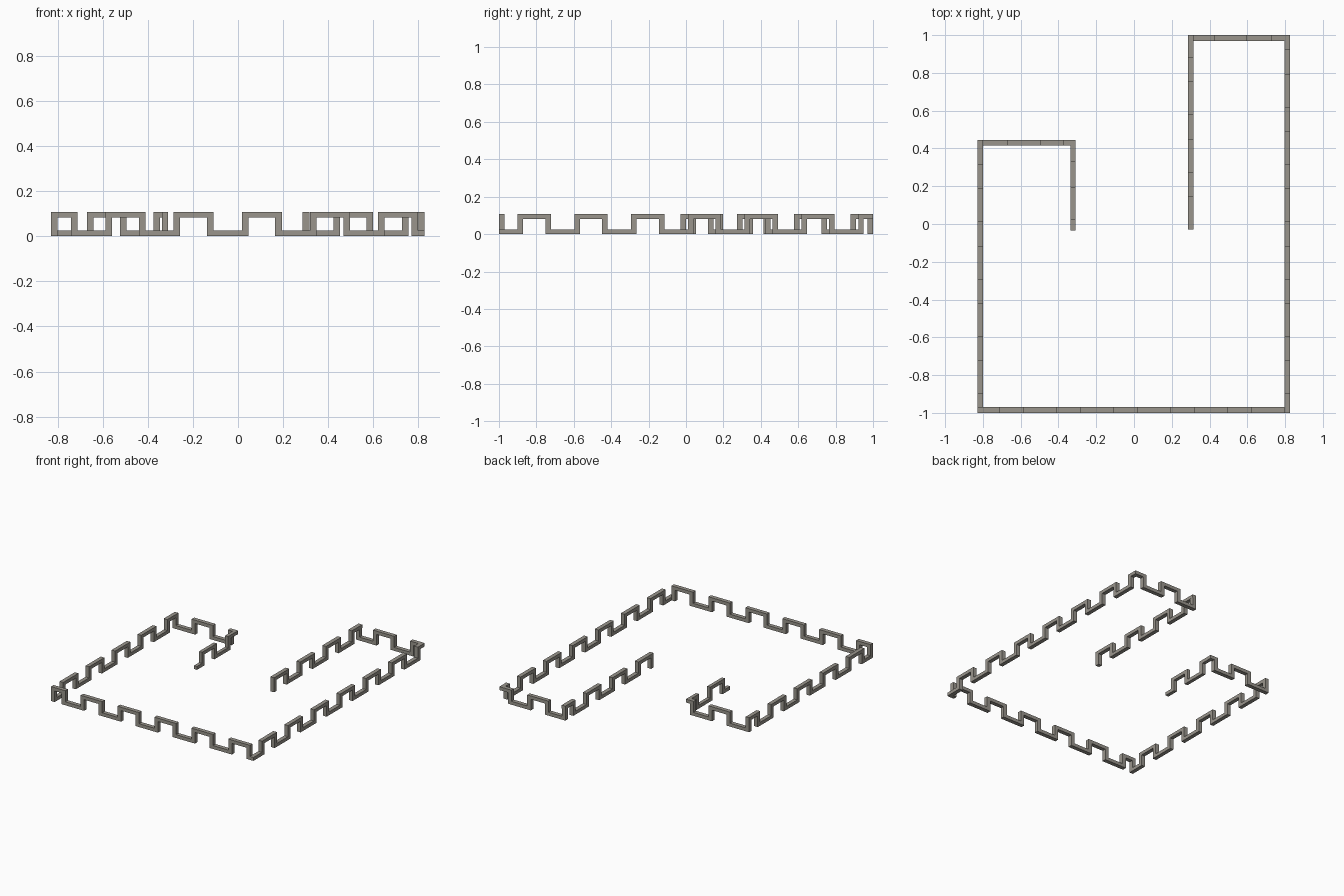
import bpy, bmesh

if "Cube" in bpy.data.objects:
    bpy.data.objects.remove(bpy.data.objects["Cube"])

H = 0.107      # total height
TZ = 0.025     # thickness of horizontal bars
TP = 0.029     # thickness of uprights

stone = bpy.data.materials.new("warm grey stone")
stone.diffuse_color = (0.32, 0.30, 0.265, 1)
stone.use_nodes = True
stone.node_tree.nodes["Principled BSDF"].inputs["Base Color"].default_value = stone.diffuse_color


def wall(name, axis, across, start, end, merlons):
    """Square-wave bar along x or y; merlons are (from, to) raised spans.
    A None bound means the raised span carries on into the corner."""
    level = 1 if merlons[0][0] is None else 0
    posts = []
    for a, b in merlons:
        if a is not None:
            posts.append((a, 1))
        if b is not None:
            posts.append((b - TP, 0))
    # upper and lower outlines of the bent bar
    up, low = (TZ, H), (0.0, H - TZ)
    upper, lower = [(start, up[level])], [(start, low[level])]
    for p, new in posts:
        u, l = (p, p + TP) if new else (p + TP, p)
        upper += [(u, up[level]), (u, up[new])]
        lower += [(l, low[level]), (l, low[new])]
        level = new
    upper.append((end, up[level]))
    lower.append((end, low[level]))
    outline = []
    for pt in lower + upper[::-1]:
        if not outline or max(abs(pt[0] - outline[-1][0]), abs(pt[1] - outline[-1][1])) > 1e-5:
            outline.append(pt)

    # extrude the outline across the bar width
    c0, c1 = across
    bm = bmesh.new()
    verts = [bm.verts.new((s, c0, z) if axis == "x" else (c0, s, z)) for s, z in outline]
    face = bm.faces.new(verts)
    ext = bmesh.ops.extrude_face_region(bm, geom=[face])
    moved = [v for v in ext["geom"] if isinstance(v, bmesh.types.BMVert)]
    d = c1 - c0
    bmesh.ops.translate(bm, verts=moved, vec=(0, d, 0) if axis == "x" else (d, 0, 0))
    bmesh.ops.recalc_face_normals(bm, faces=bm.faces)
    bmesh.ops.triangulate(bm, faces=[f for f in bm.faces if len(f.verts) > 4])
    me = bpy.data.meshes.new(name)
    bm.to_mesh(me)
    bm.free()
    me.materials.append(stone)
    ob = bpy.data.objects.new(name, me)
    bpy.context.collection.objects.link(ob)


def run(first, count, period=0.3035, width=0.177):
    return [(first + i * period, first + i * period + width) for i in range(count)]


# front wall, starting with an upright in the left corner
wall("front_wall", "x", (-1.0, -0.97), -0.828, 0.826,
     [(-0.828, -0.712)] + run(-0.587, 5, 0.302))
# long right wall, raised at the back corner
wall("right_wall", "y", (0.796, 0.826), -1.0, 1.0, run(-0.9, 6) + [(0.921, None)])
# short wall at the back right
wall("back_right_wall", "x", (0.97, 1.0), 0.286, 0.826,
     [(None, 0.286 + TP), (0.424, 0.598), (0.727, None)])
# inner right wall, ending in a free upright
wall("inner_right_wall", "y", (0.286, 0.316), -0.03, 1.0,
     run(-0.03, 3) + [(0.879, None)])
# left wall
wall("left_wall", "y", (-0.828, -0.799), -1.0, 0.445, run(-0.9, 4) + [(0.316, None)])
# short wall at the back left
wall("back_left_wall", "x", (0.415, 0.445), -0.828, -0.31,
     [(None, -0.828 + TP), (-0.67, -0.495), (-0.374, None)])
# inner left wall, ending in a free low bar
wall("inner_left_wall", "y", (-0.336, -0.311), -0.035, 0.445,
     [(0.025, 0.197), (0.328, None)])
